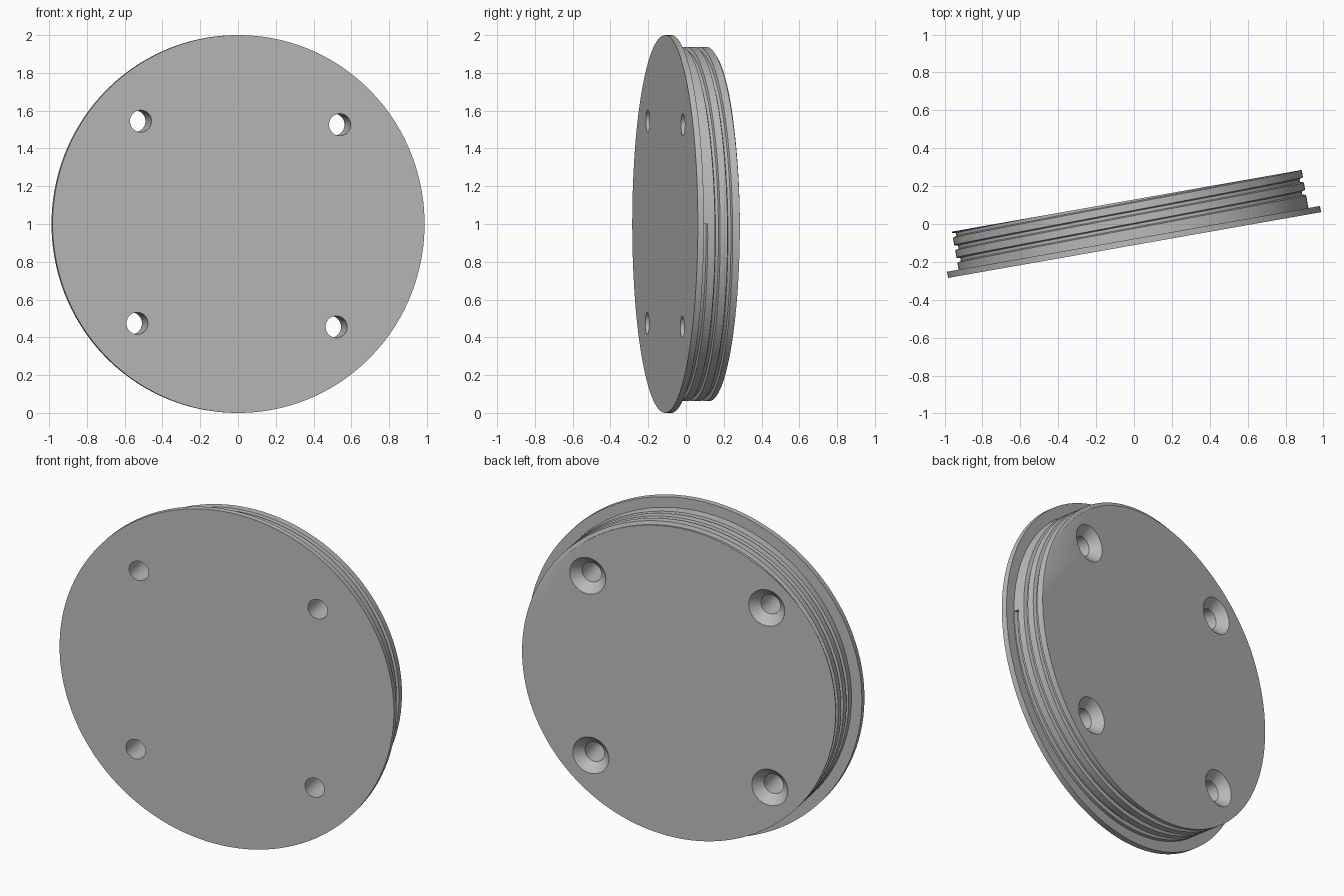
import bpy, bmesh
from math import cos, sin, pi, radians

if "Cube" in bpy.data.objects:
    bpy.data.objects.remove(bpy.data.objects["Cube"], do_unlink=True)

THICK = 0.237      # full depth of the plug
BODY_R = 0.938     # threaded body radius
PITCH = 0.067      # thread rise per turn
SEGS = 128

grey = bpy.data.materials.new("plain_grey")
grey.use_nodes = True
grey.diffuse_color = (0.5, 0.5, 0.5, 1)
grey.node_tree.nodes["Principled BSDF"].inputs["Base Color"].default_value = (0.5, 0.5, 0.5, 1)


def make_object(name, bm):
    bmesh.ops.recalc_face_normals(bm, faces=bm.faces)
    mesh = bpy.data.meshes.new(name)
    bm.to_mesh(mesh)
    bm.free()
    mesh.materials.append(grey)
    obj = bpy.data.objects.new(name, mesh)
    bpy.context.collection.objects.link(obj)
    return obj


def skin(bm, rings, closed):
    """Join neighbouring rings of vertices with quads."""
    count = len(rings[0])
    for a, b in zip(rings, rings[1:]):
        for i in range(count if closed else count - 1):
            j = (i + 1) % count
            bm.faces.new((a[i], a[j], b[j], b[i]))
    bm.faces.new(rings[0])
    bm.faces.new(rings[-1])


def lathe(name, profile, segs, x=0, z=0):
    """Solid of revolution about the y direction from (radius, y) points."""
    bm = bmesh.new()
    step = 2 * pi / segs
    rings = [[bm.verts.new((x + r * cos((i + 0.5) * step), y, z + r * sin((i + 0.5) * step)))
              for i in range(segs)] for r, y in profile]
    skin(bm, rings, True)
    return make_object(name, bm)


def helix_groove(name, start, turns):
    """Trapezoid section swept along a right-hand helix."""
    bm = bmesh.new()
    floor = BODY_R - 0.02
    outer = BODY_R + 0.03
    section = [(floor, -0.008), (floor, 0.008), (BODY_R, 0.014),
               (outer, 0.014), (outer, -0.014), (BODY_R, -0.014)]
    rings = []
    for k in range(int(turns * SEGS) + 1):
        t = k / SEGS
        a = -2 * pi * t
        rings.append([bm.verts.new((r * cos(a), start + PITCH * t + dy, r * sin(a)))
                      for r, dy in section])
    skin(bm, rings, True)
    return make_object(name, bm)


def cut(target, cutter):
    mod = target.modifiers.new("cut", 'BOOLEAN')
    mod.operation = 'DIFFERENCE'
    mod.solver = 'EXACT'
    mod.object = cutter
    cutter.hide_render = True
    bpy.context.view_layer.objects.active = target
    bpy.ops.object.modifier_apply(modifier=mod.name)
    bpy.data.objects.remove(cutter, do_unlink=True)


# Flange disc with the plug body behind it
plug = lathe("threaded_plug", [(1, 0), (1, 0.033), (BODY_R, 0.033), (BODY_R, THICK)], SEGS)

# Thread groove running out through the back edge
cut(plug, helix_groove("thread_cutter", 0.05, 3.3))

# Four screw holes, countersunk from the back
hole_r, sink_r, over = 0.058, 0.108, 0.02
hole_profile = [(hole_r, -over), (hole_r, THICK - (sink_r - hole_r)),
                (sink_r + over, THICK + over)]
for i in range(4):
    a = radians(44 + 90 * i)
    cut(plug, lathe("hole_cutter", hole_profile, 48, 0.757 * cos(a), 0.757 * sin(a)))

# Smooth round walls, crisp edges
bpy.ops.object.select_all(action='DESELECT')
plug.select_set(True)
bpy.context.view_layer.objects.active = plug
bpy.ops.object.shade_smooth_by_angle(angle=radians(25))

# Stand upright, turned slightly about the vertical
plug.rotation_euler = (0, 0, radians(10))
plug.location = (0.003, -0.111, 1)
